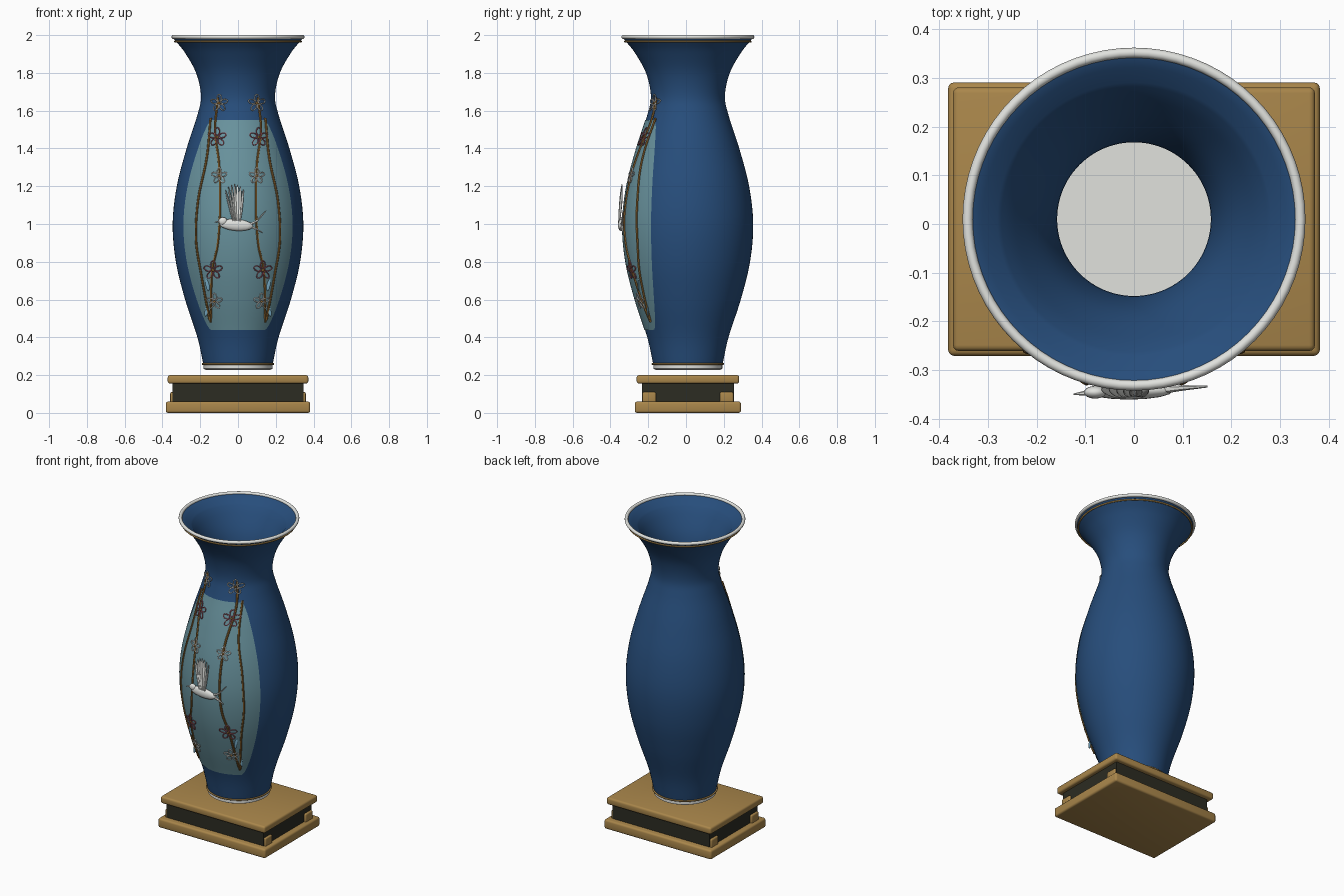
import bpy, bmesh, math
from mathutils import Vector, Matrix

if "Cube" in bpy.data.objects:
    bpy.data.objects.remove(bpy.data.objects["Cube"])

CY = 0.01  # shared centre of vase and stand


def material(name, rgb):
    m = bpy.data.materials.new(name)
    m.use_nodes = True
    m.diffuse_color = (*rgb, 1)
    m.node_tree.nodes["Principled BSDF"].inputs["Base Color"].default_value = (*rgb, 1)
    return m


BLUE = material("cobalt blue", (0.02, 0.075, 0.2))
TEAL = material("pale teal", (0.14, 0.29, 0.34))
WHITE = material("porcelain white", (0.75, 0.76, 0.73))
GOLD = material("golden wood", (0.4, 0.24, 0.07))
DARK = material("dark wood", (0.025, 0.025, 0.016))
BROWN = material("branch brown", (0.26, 0.13, 0.03))
PINK = material("blossom pink", (0.33, 0.09, 0.12))
LEAF = material("leaf blue", (0.16, 0.36, 0.5))


def finish(name, bm, mat, angle=40):
    bmesh.ops.recalc_face_normals(bm, faces=bm.faces)
    me = bpy.data.meshes.new(name)
    bm.to_mesh(me)
    bm.free()
    me.materials.append(mat)
    ob = bpy.data.objects.new(name, me)
    bpy.context.collection.objects.link(ob)
    bpy.ops.object.select_all(action="DESELECT")
    ob.select_set(True)
    bpy.context.view_layer.objects.active = ob
    bpy.ops.object.shade_smooth_by_angle(angle=math.radians(angle))
    return ob


def smooth_path(pts, steps=6):
    """Catmull-Rom curve through the points."""
    pts = [Vector(p) for p in pts]
    ext = [2 * pts[0] - pts[1]] + pts + [2 * pts[-1] - pts[-2]]
    out = []
    for a, b, c, d in zip(ext, ext[1:], ext[2:], ext[3:]):
        for i in range(steps):
            t = i / steps
            out.append(0.5 * (2 * b + (c - a) * t + (2 * a - 5 * b + 4 * c - d) * t * t
                              + (3 * b - a - 3 * c + d) * t ** 3))
    return out + [pts[-1]]


def lathe(name, profile, mat, segs=72, closed=False):
    bm = bmesh.new()
    rings = []
    for r, z in profile:
        rings.append([bm.verts.new((r * math.cos(a), CY + r * math.sin(a), z))
                      for a in (2 * math.pi * i / segs for i in range(segs))])
    pairs = list(zip(rings, rings[1:]))
    if closed:
        pairs.append((rings[-1], rings[0]))
    else:
        bm.faces.new(rings[0])
        bm.faces.new(rings[-1])
    for lo, hi in pairs:
        for i in range(segs):
            j = (i + 1) % segs
            bm.faces.new((lo[i], lo[j], hi[j], hi[i]))
    return finish(name, bm, mat)


def ring(name, r, z, thick, mat):
    lathe(name, [(r + thick * math.cos(a), z + thick * math.sin(a))
                 for a in (math.pi * i / 5 for i in range(10))], mat, closed=True)


def tubes(name, paths, radius, mat, cyclic=False, taper=False):
    """One mesh made of round tubes along the given paths."""
    cu = bpy.data.curves.new(name, "CURVE")
    cu.dimensions = "3D"
    cu.bevel_depth = radius
    cu.bevel_resolution = 1
    cu.use_fill_caps = True
    for path in paths:
        sp = cu.splines.new("POLY")
        sp.points.add(len(path) - 1)
        for i, (pt, co) in enumerate(zip(sp.points, path)):
            pt.co = (*co, 1)
            pt.radius = 1 - 0.75 * i / (len(path) - 1) if taper else 1
        sp.use_cyclic_u = cyclic
    cu.materials.append(mat)
    ob = bpy.data.objects.new(name, cu)
    bpy.context.collection.objects.link(ob)
    bpy.ops.object.select_all(action="DESELECT")
    ob.select_set(True)
    bpy.context.view_layer.objects.active = ob
    bpy.ops.object.convert(target="MESH")
    bpy.ops.object.shade_smooth_by_angle(angle=math.radians(50))


def blob(bm, centre, size, tilt=0):
    """Ellipsoid, tilted about the front-back axis."""
    m = Matrix.Translation(centre) @ Matrix.Rotation(tilt, 4, "Y") @ Matrix.Diagonal((*size, 1))
    bmesh.ops.create_uvsphere(bm, u_segments=16, v_segments=10, radius=1, matrix=m)


def slab(name, hx, hy, z0, z1, mat, bevel, x=0, y=0):
    bm = bmesh.new()
    bmesh.ops.create_cube(bm, size=1, matrix=Matrix.Translation((x, CY + y, (z0 + z1) / 2))
                          @ Matrix.Diagonal((2 * hx, 2 * hy, z1 - z0, 1)))
    if bevel:
        bmesh.ops.bevel(bm, geom=bm.edges[:], offset=bevel, segments=3, profile=0.5, affect="EDGES")
    finish(name, bm, mat)


# Stand
slab("stand_bottom", 0.382, 0.281, 0, 0.06, GOLD, 0.012)
slab("stand_core", 0.346, 0.243, 0.055, 0.16, DARK, 0)
slab("stand_top", 0.372, 0.271, 0.155, 0.2, GOLD, 0.012)
for sx, side in ((1, "left"), (-1, "right")):
    for sy, end in ((-1, "front"), (1, "back")):
        slab(f"stand_block_{end}_{side}", 0.03, 0.036, 0.05, 0.11, GOLD, 0.008, sx * 0.329, sy * 0.205)

# Vase body: outer wall, then the inner wall back down
outer = smooth_path([(0.183, 0.255), (0.215, 0.4), (0.28, 0.6), (0.329, 0.8), (0.346, 1.0), (0.324, 1.2),
                     (0.272, 1.4), (0.214, 1.58), (0.196, 1.68), (0.222, 1.8), (0.283, 1.91),
                     (0.332, 1.97), (0.345, 1.99)])
inner = [(r - 0.022 - 0.016 * min(1, (z - 0.255) / 1.2), z) for r, z in outer if z < 1.955]
lathe("vase_body", [tuple(p) for p in outer] + [(0.335, 1.99), (0.312, 1.972)] + inner[::-1],
      BLUE, 96, closed=True)
lathe("vase_foot", [(0.172, 0.228), (0.182, 0.234), (0.182, 0.265)], WHITE)
ring("foot_band", 0.187, 0.259, 0.005, GOLD)
ring("rim_band", 0.333, 1.966, 0.005, GOLD)
ring("rim", 0.342, 1.99, 0.0105, WHITE)


def radius_at(z):
    for a, b in zip(outer, outer[1:]):
        if a.y <= z <= b.y:
            return a.x + (b.x - a.x) * (z - a.y) / (b.y - a.y)
    return outer[-1].x


def on_vase(x, z, lift=0.004):
    r = radius_at(z) + lift
    return (x, CY - math.sqrt(max(r * r - x * x, 0)), z)


# Painted front panel, following the curve of the body
bm = bmesh.new()
rows = []
for i in range(41):
    t = -math.cos(math.pi * i / 40)
    z = 0.995 + 0.555 * t
    half = math.radians(38 + 18 * math.sqrt(max(0, 1 - t * t)))
    r = radius_at(z) + 0.003
    rows.append([bm.verts.new((r * math.sin(half * k / 16), CY - r * math.cos(half * k / 16), z))
                 for k in range(-16, 17)])
for lo, hi in zip(rows, rows[1:]):
    for k in range(32):
        bm.faces.new((lo[k], lo[k + 1], hi[k + 1], hi[k]))
finish("front_panel", bm, TEAL)

# Branches, blossoms and leaves on each side of the panel
outer_branch = [(0.145, 1.56), (0.165, 1.35), (0.21, 1.13), (0.222, 0.92), (0.192, 0.72), (0.15, 0.49)]
inner_branch = [(0.105, 1.67), (0.122, 1.5), (0.1, 1.31), (0.095, 1.08), (0.108, 0.89), (0.138, 0.74), (0.145, 0.48)]
blossoms = [(0.1, 1.64, 0.046, WHITE), (0.11, 1.46, 0.05, PINK), (0.1, 1.255, 0.042, WHITE),
            (0.132, 0.755, 0.05, PINK), (0.125, 0.59, 0.042, WHITE)]


def petal(x, z, size, angle):
    pts = []
    for i in range(12):
        a = 2 * math.pi * i / 12
        u, v = size * (0.6 + 0.4 * math.cos(a)), size * 0.25 * math.sin(a)
        pts.append(on_vase(x + u * math.cos(angle) - v * math.sin(angle),
                           z + u * math.sin(angle) + v * math.cos(angle), 0.008))
    return pts


for s, side in ((1, "left"), (-1, "right")):
    for label, path in (("outer", outer_branch), ("inner", inner_branch)):
        tubes(f"{label}_branch_{side}", [[on_vase(s * x, z) for x, z in smooth_path(path, 8)]], 0.0065, BROWN)
    for n, (x, z, size, mat) in enumerate(blossoms):
        tubes(f"blossom_{n + 1}_{side}", [petal(s * x, z, size, math.radians(90 + 72 * k)) for k in range(5)],
              0.003, mat, cyclic=True)
        bm = bmesh.new()
        blob(bm, on_vase(s * x, z, 0.008), (0.007, 0.005, 0.007))
        finish(f"blossom_centre_{n + 1}_{side}", bm, BROWN)
    bm = bmesh.new()
    for x, z, tilt in ((0.162, 0.68, 0.15), (0.165, 0.545, -0.2)):
        blob(bm, on_vase(s * x, z, 0.006), (0.01, 0.004, 0.036), s * tilt)
    finish(f"leaves_{side}", bm, LEAF)

# Bird in relief
bm = bmesh.new()
blob(bm, (-0.01, -0.343, 0.995), (0.09, 0.018, 0.031), 0.08)
blob(bm, (-0.08, -0.346, 1.015), (0.023, 0.013, 0.021))
finish("bird_body", bm, WHITE)
tubes("bird_beak", [[(-0.095, -0.347, 1.015), (-0.124, -0.35, 1.01)]], 0.006, WHITE, taper=True)
tubes("bird_tail", [[(0.06, -0.34, 0.995), (0.1, -0.337, 1.015), (0.15, -0.334, 1.072)],
                    [(0.06, -0.34, 0.99), (0.1, -0.337, 0.972), (0.13, -0.335, 0.955)]],
      0.009, WHITE, taper=True)
bm = bmesh.new()
for k in range(7):
    tip = Vector((-0.067 + 0.016 * k, -0.339, 1.165 + 0.05 * math.sin(math.pi * (k + 1) / 8)))
    root = Vector((-0.025 + 0.006 * k, -0.354, 1.01))
    axis = tip - root
    turn = axis.to_track_quat("Z", "Y").to_matrix().to_4x4()
    bmesh.ops.create_uvsphere(bm, u_segments=10, v_segments=8, radius=1,
                              matrix=Matrix.Translation((tip + root) / 2) @ turn
                              @ Matrix.Diagonal((0.0085, 0.005, axis.length / 2, 1)))
finish("bird_wing", bm, WHITE)
